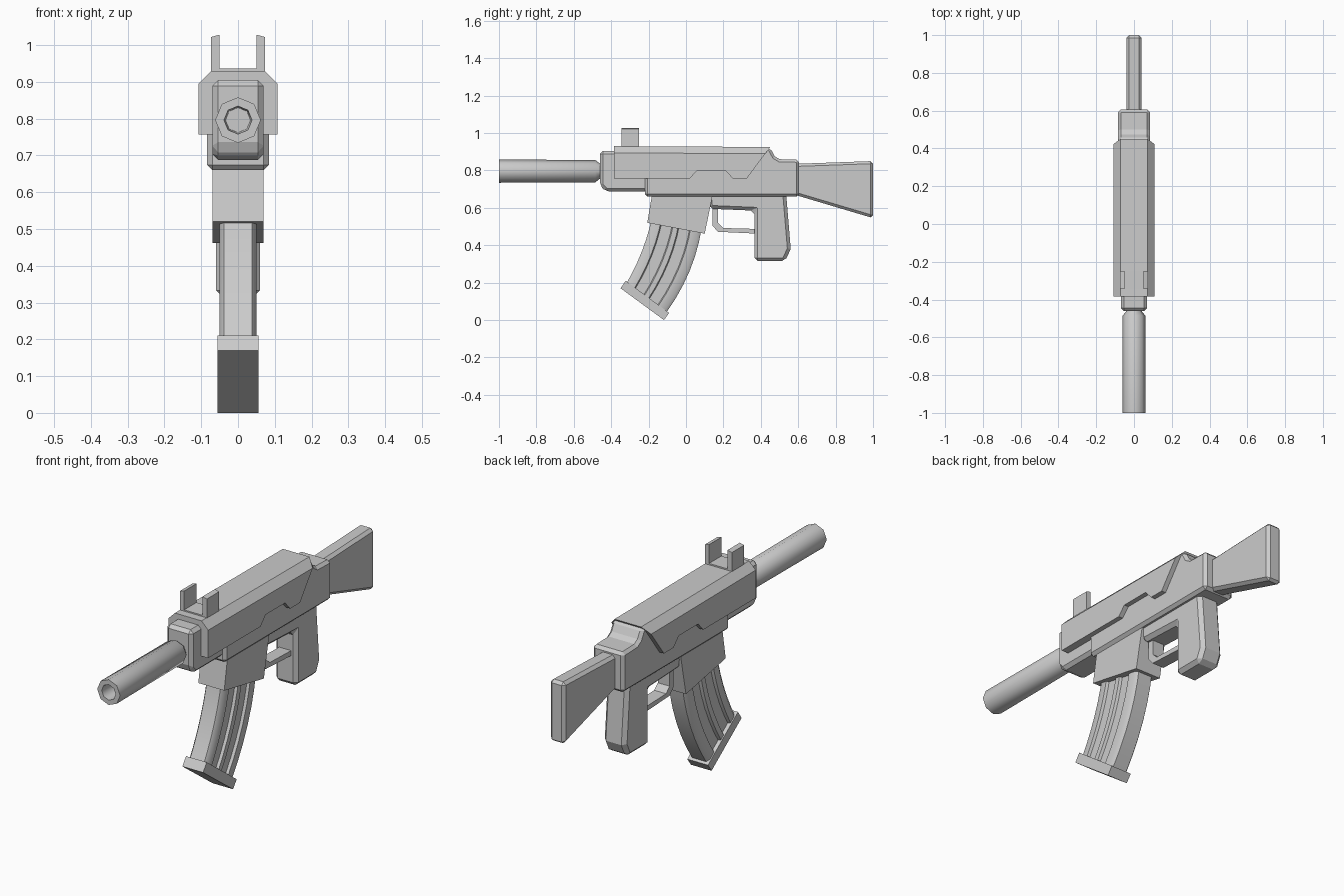
import bpy, bmesh, math
from mathutils import Vector

if "Cube" in bpy.data.objects:
    bpy.data.objects.remove(bpy.data.objects["Cube"])

grey = bpy.data.materials.new("plain grey")
grey.diffuse_color = (0.6, 0.6, 0.6, 1)
grey.use_nodes = True
grey.node_tree.nodes["Principled BSDF"].inputs["Base Color"].default_value = grey.diffuse_color


def finish(bm, name, bevel=0, smooth=False):
    bmesh.ops.recalc_face_normals(bm, faces=bm.faces)
    me = bpy.data.meshes.new(name)
    bm.to_mesh(me)
    bm.free()
    me.materials.append(grey)
    ob = bpy.data.objects.new(name, me)
    bpy.context.collection.objects.link(ob)
    if bevel:
        m = ob.modifiers.new("edges", 'BEVEL')
        m.width, m.segments = bevel, 1
        m.limit_method, m.angle_limit = 'ANGLE', math.radians(30)
    if smooth:
        bpy.ops.object.select_all(action='DESELECT')
        bpy.context.view_layer.objects.active = ob
        ob.select_set(True)
        bpy.ops.object.shade_smooth_by_angle(angle=math.radians(50))
    return ob


def side_prism(pts, half):
    """Side profile (y, z) extruded across x."""
    bm = bmesh.new()
    f = bm.faces.new([bm.verts.new((-half, y, z)) for y, z in pts])
    r = bmesh.ops.extrude_face_region(bm, geom=[f])
    vs = [v for v in r["geom"] if isinstance(v, bmesh.types.BMVert)]
    bmesh.ops.translate(bm, verts=vs, vec=(2 * half, 0, 0))
    return bm


def skin(rings):
    """Closed rings of points joined in order, ends capped."""
    bm = bmesh.new()
    rows = [[bm.verts.new(p) for p in ring] for ring in rings]
    n = len(rows[0])
    for a, b in zip(rows, rows[1:]):
        for i in range(n):
            j = (i + 1) % n
            bm.faces.new((a[i], a[j], b[j], b[i]))
    bm.faces.new(rows[0])
    bm.faces.new(rows[-1])
    return bm


# barrel: eight-sided tube with a hollow mouth
lathe = [(0.04, -0.42), (0.04, -0.46), (0.06, -0.485), (0.062, -1.0),
         (0.038, -1.0), (0.034, -0.9)]
finish(skin([[(r * math.cos(i * math.pi / 4), y, 0.796 + r * math.sin(i * math.pi / 4))
              for i in range(8)] for r, y in lathe]), "barrel", smooth=True)

# front block
finish(side_prism([(-0.46, 0.905), (-0.46, 0.72), (-0.43, 0.688), (-0.1, 0.688),
                   (-0.1, 0.905)], 0.07), "front_block", 0.016)

# receiver body with the stepped rear
finish(side_prism([(-0.22, 0.66), (0.605, 0.66), (0.605, 0.857), (0.5, 0.86),
                   (0.475, 0.875), (0.45, 0.92), (-0.22, 0.88)], 0.084),
       "receiver", 0.014)

# top cover with notched lower edge and chamfered top
bm = side_prism([(-0.385, 0.93), (-0.385, 0.757), (0.02, 0.757), (0.06, 0.8),
                 (0.21, 0.8), (0.25, 0.757), (0.325, 0.757), (0.45, 0.925)], 0.108)
top = [e for e in bm.edges if all(v.co.z > 0.9 for v in e.verts)
       and abs(e.verts[0].co.y - e.verts[1].co.y) > 0.5]
bmesh.ops.bevel(bm, geom=top, offset=0.036, segments=1, affect='EDGES')
finish(bm, "top_cover")

# sight: two upright posts on a shared base
half = [(0.073, 0.915), (0.073, 1.022), (0.05, 1.028), (0.05, 0.936)]
outline = half + [(-x, z) for x, z in reversed(half)]
finish(skin([[(x, y, z) for x, z in outline] for y in (-0.345, -0.25)]), "sight")

# shoulder stock
finish(side_prism([(0.58, 0.67), (1.0, 0.545), (1.0, 0.85), (0.58, 0.835)], 0.04),
       "stock", 0.014)

# magazine well
finish(side_prism([(-0.18, 0.68), (-0.207, 0.52), (0.1, 0.462), (0.145, 0.68)], 0.07),
       "magazine_well")


# magazine: ribbed section swept between two curved edges
def bez(a, b, c, t):
    return Vector(a) * (1 - t) ** 2 + Vector(b) * 2 * t * (1 - t) + Vector(c) * t * t


ribs = [(0, 0.038), (0.06, 0.05), (0.19, 0.05), (0.21, 0.037), (0.42, 0.037),
        (0.44, 0.05), (0.54, 0.05), (0.56, 0.037), (0.77, 0.037), (0.79, 0.05),
        (0.94, 0.05), (1, 0.038)]
section = ribs + [(s, -w) for s, w in reversed(ribs)]
rings = []
for k in range(7):
    f = bez((-0.18, 0.56), (-0.2175, 0.3675), (-0.325, 0.185), k / 6)
    b = bez((0.085, 0.5), (0.05, 0.2575), (-0.105, 0.04), k / 6)
    rings.append([(w, *f.lerp(b, s)) for s, w in section])
finish(skin(rings), "magazine", smooth=True)
finish(side_prism([(-0.35, 0.17), (-0.118, 0.0), (-0.09, 0.038), (-0.322, 0.21)], 0.056),
       "magazine_base")

# pistol grip with the plate above the trigger opening
finish(side_prism([(0.115, 0.68), (0.125, 0.595), (0.365, 0.585), (0.365, 0.315),
                   (0.53, 0.315), (0.56, 0.38), (0.535, 0.68)], 0.06),
       "grip", 0.018)

# trigger guard
finish(side_prism([(0.142, 0.61), (0.142, 0.505), (0.17, 0.472), (0.38, 0.462),
                   (0.38, 0.487), (0.2, 0.492), (0.172, 0.518), (0.172, 0.61)], 0.032),
       "trigger_guard")
